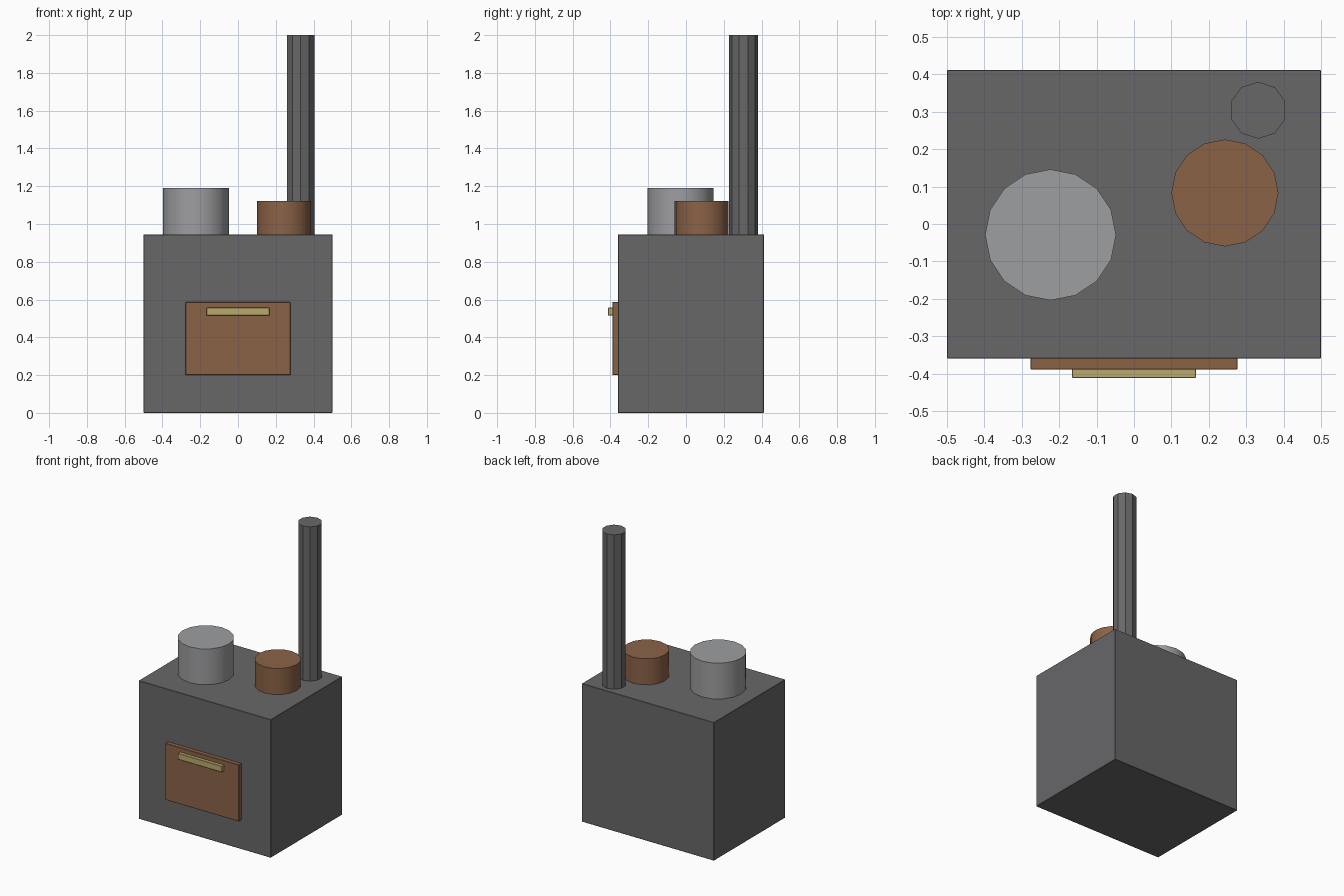
import bpy
import math

cube = bpy.data.objects.get("Cube")
if cube:
    bpy.data.objects.remove(cube, do_unlink=True)


def material(name, rgb):
    mat = bpy.data.materials.new(name)
    mat.use_nodes = True
    mat.diffuse_color = (*rgb, 1)
    mat.node_tree.nodes["Principled BSDF"].inputs["Base Color"].default_value = (*rgb, 1)
    return mat


iron = material("dark_iron", (0.137, 0.137, 0.141))
steel = material("pale_steel", (0.34, 0.342, 0.352))
copper = material("copper_brown", (0.26, 0.123, 0.061))
brass = material("brass", (0.49, 0.402, 0.156))


def finish(name, mat, bevel):
    obj = bpy.context.object
    obj.name = name
    obj.data.materials.append(mat)
    if bevel:
        mod = obj.modifiers.new("edge_bevel", "BEVEL")
        mod.width = bevel
        mod.segments = 1
        mod.limit_method = "ANGLE"
        mod.angle_limit = math.radians(60)
    return obj


def box(name, lo, hi, mat, bevel=0.002):
    centre = [(a + b) / 2 for a, b in zip(lo, hi)]
    bpy.ops.mesh.primitive_cube_add(size=1, location=centre)
    bpy.context.object.scale = [b - a for a, b in zip(lo, hi)]
    bpy.ops.object.transform_apply(location=False, rotation=False, scale=True)
    return finish(name, mat, bevel)


def drum(name, x, y, radius, bottom, top, sides, mat, bevel=0.0):
    bpy.ops.mesh.primitive_cylinder_add(
        vertices=sides, radius=radius, depth=top - bottom,
        location=(x, y, (bottom + top) / 2))
    # Rounds the many-sided pots, keeps the coarse pipe faceted
    bpy.ops.object.shade_smooth_by_angle(angle=math.radians(30))
    return finish(name, mat, bevel)


STOVE_TOP = 0.945

# Stove body with oven door and handle
box("stove_body", (-0.5, -0.36, 0), (0.5, 0.412, STOVE_TOP), iron)
box("oven_door", (-0.277, -0.389, 0.2), (0.277, -0.355, 0.587), copper)
box("door_handle", (-0.166, -0.412, 0.515), (0.166, -0.385, 0.557), brass)

# Pots and flue pipe on the top
drum("large_pot", -0.223, -0.029, 0.175, STOVE_TOP, 1.19, 16, steel)
drum("small_pot", 0.243, 0.083, 0.143, STOVE_TOP, 1.123, 16, copper)
drum("flue_pipe", 0.332, 0.304, 0.076, STOVE_TOP, 2.0, 10, iron)
